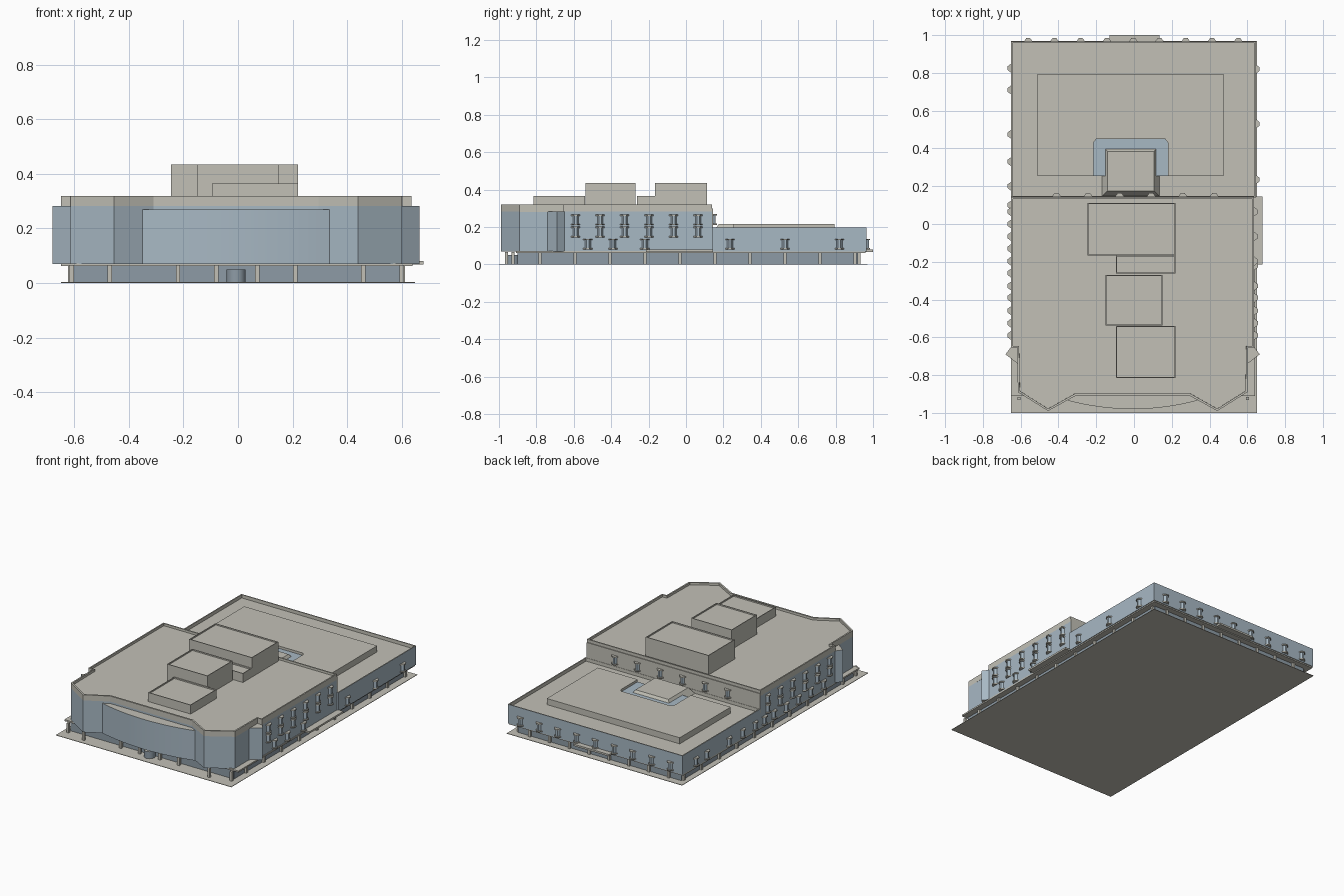
import bpy, bmesh, math
from mathutils import Matrix

if "Cube" in bpy.data.objects:
    bpy.data.objects.remove(bpy.data.objects["Cube"])


def material(name, color):
    m = bpy.data.materials.new(name)
    m.use_nodes = True
    m.diffuse_color = (*color, 1)
    m.node_tree.nodes["Principled BSDF"].inputs["Base Color"].default_value = (*color, 1)
    return m


STONE = material("warm grey stone", (0.54, 0.53, 0.47))
GLASS = material("blue grey glass", (0.39, 0.48, 0.55))
DARK = material("shaded glass", (0.27, 0.33, 0.38))
AXIS = -0.007  # symmetry line of the building in x


def prism(name, outline, z0, z1, wall=STONE, rim=0, drop=0.015, taper=0):
    """Extruded outline; stone on top and bottom, wall material on the sides."""
    bm = bmesh.new()
    base = bm.faces.new([bm.verts.new((x, y, z0)) for x, y in outline])
    base.normal_update()
    if base.normal.z > 0:
        base.normal_flip()
    n = bmesh.ops.extrude_face_region(bm, geom=[base], use_keep_orig=True)["geom"]
    top = next(g for g in n if isinstance(g, bmesh.types.BMFace))
    for v in top.verts:
        v.co.z = z1
    bmesh.ops.recalc_face_normals(bm, faces=bm.faces)
    if taper:
        c = top.calc_center_median()
        for v in top.verts:
            v.co.x += math.copysign(taper, c.x - v.co.x)
            v.co.y += math.copysign(taper, c.y - v.co.y)
    if rim:  # parapet around a sunken roof
        bmesh.ops.inset_region(bm, faces=[top], thickness=rim)
        bmesh.ops.inset_region(bm, faces=[top], thickness=0.0005)
        for v in top.verts:
            v.co.z -= drop
    bm.normal_update()
    inner = set(top.verts)
    for f in bm.faces:
        side = abs(f.normal.z) < 0.5 and not (rim and inner & set(f.verts))
        f.material_index = 1 if side else 0
    me = bpy.data.meshes.new(name)
    bm.to_mesh(me)
    bm.free()
    ob = bpy.data.objects.new(name, me)
    bpy.context.collection.objects.link(ob)
    me.materials.append(STONE)
    me.materials.append(wall)
    return ob


def rect(x0, x1, y0, y1):
    return [(x0, y0), (x1, y0), (x1, y1), (x0, y1)]


def mirrored(half):
    return half + [(2 * AXIS - x, y) for x, y in reversed(half)]


# Ground: site plate, recessed storey and floor slab
prism("site_plate", rect(-0.65, 0.65, -1, 0.97), 0, 0.003)
prism("ground_storey", rect(-0.61, 0.6, -0.9, 0.92), 0.002, 0.065, DARK)
prism("floor_slab", rect(-0.65, 0.64, -0.91, 0.96), 0.062, 0.072)


def column(x, y):
    prism("column", rect(x - 0.008, x + 0.008, y - 0.008, y + 0.008), 0.002, 0.066)


for x in (-0.61, -0.47, -0.22, -0.08, 0.07, 0.21, 0.46, 0.6):
    column(x, -0.925 if abs(x) < 0.4 or abs(x) > 0.5 else -0.96)
for i in range(10):
    y = -0.78 + i * 0.187
    column(-0.615, y)
    column(0.605, y)
for i in range(8):
    column(-0.52 + i * 0.147, 0.925)

# Revolving entrance
ring = [(AXIS + 0.035 * math.cos(a * math.pi / 10), -0.925 + 0.035 * math.sin(a * math.pi / 10))
        for a in range(20)]
entrance = prism("entrance_drum", ring, 0.002, 0.05, DARK)

# Tall front block with angled corner bays
half = [(-0.65, 0.14), (-0.65, -0.65), (-0.68, -0.69), (-0.615, -0.74),
        (-0.615, -0.89), (-0.455, -0.99), (-0.31, -0.91)]
prism("front_block", mirrored(half), 0.07, 0.283, GLASS)
crown = half[:1] + [(-0.65, -0.655), (-0.617, -0.655)] + half[4:]
prism("front_block_crown", mirrored(crown), 0.28, 0.32, STONE, rim=0.012)
prism("rear_wall_cladding", rect(-0.65, 0.636, 0.135, 0.145), 0.17, 0.3)

# Bowed glass wall
bow = [(-0.35 + 0.685 * t / 16, -0.935 - 0.045 * (1 - (t / 8 - 1) ** 2)) for t in range(17)]
bowed = prism("bowed_window_wall", bow + [(0.335, -0.9), (-0.35, -0.9)], 0.07, 0.27, GLASS)
for ob in (entrance, bowed):
    bpy.ops.object.select_all(action="DESELECT")
    ob.select_set(True)
    bpy.context.view_layer.objects.active = ob
    bpy.ops.object.shade_smooth_by_angle(angle=math.radians(30))

# Low rear block, raised roof with a notch, and skylight
prism("rear_block", rect(-0.65, 0.645, 0.14, 0.965), 0.07, 0.197, GLASS, rim=0.01, drop=0.022)
prism("raised_roof", [(-0.51, 0.255), (-0.215, 0.255), (-0.215, 0.43), (-0.2, 0.45),
                      (0.165, 0.45), (0.18, 0.43), (0.18, 0.255), (0.475, 0.255),
                      (0.475, 0.795), (-0.51, 0.795)], 0.174, 0.216)
glazing = prism("skylight_surround", rect(-0.215, 0.18, 0.255, 0.45), 0.196, 0.2, GLASS)
glazing.data.materials[0] = GLASS
prism("skylight", rect(-0.17, 0.135, 0.146, 0.415), 0.174, 0.217, taper=0.03)

# Rooftop plant rooms
for name, box, top in (("plant_room_rear", (-0.245, 0.22, -0.167, 0.112), 0.435),
                       ("plant_room_link", (-0.095, 0.22, -0.262, -0.167), 0.365),
                       ("plant_room_middle", (-0.15, 0.15, -0.537, -0.27), 0.435),
                       ("plant_room_front", (-0.095, 0.22, -0.815, -0.54), 0.365)):
    prism(name, rect(*box), 0.304, top, rim=0.007, drop=0.008)

# Entrance canopies
prism("side_canopy", rect(0.63, 0.68, -0.215, 0.145), 0.068, 0.08)
prism("rear_canopy", rect(-0.13, 0.135, 0.95, 1), 0.068, 0.08)


def window(x, y, z, turn):
    """Pointed bay window with stone caps, facing +y before turning."""
    def bay(w, d):
        return [(-w, -0.004), (w, -0.004), (w * 0.35, d), (-w * 0.35, d)]
    for name, shape, a, b, mat in (("window_bay", bay(0.018, 0.014), z, z + 0.056, GLASS),
                                   ("window_sill", bay(0.027, 0.02), z, z + 0.007, STONE),
                                   ("window_head", bay(0.027, 0.02), z + 0.05, z + 0.057, STONE)):
        ob = prism(name, shape, a, b, mat)
        ob.data.transform(Matrix.Translation((x, y, 0)) @ Matrix.Rotation(turn, 4, "Z"))


# Window rows on both sides, the rear and the rear of the tall block
RIGHT, LEFT = -math.pi / 2, math.pi / 2
for i in range(6):
    y = -0.59 + i * 0.131
    for z in (0.145, 0.21):
        window(0.636, y, z, RIGHT)
        window(-0.65, y, z, LEFT)
for y in (-0.525, -0.39, -0.22, 0.235, 0.53, 0.82):
    window(0.637 if y < 0 else 0.645, y, 0.08, RIGHT)
for y in (-0.525, -0.39, -0.26, -0.13, 0, 0.1, 0.2, 0.33, 0.475, 0.71, 0.825):
    window(-0.65, y, 0.08, LEFT)
for i in range(9):
    window(-0.56 + i * 0.139, 0.965, 0.08, 0)
for i in range(6):
    window(-0.41 + i * 0.167, 0.145, 0.212, 0)
